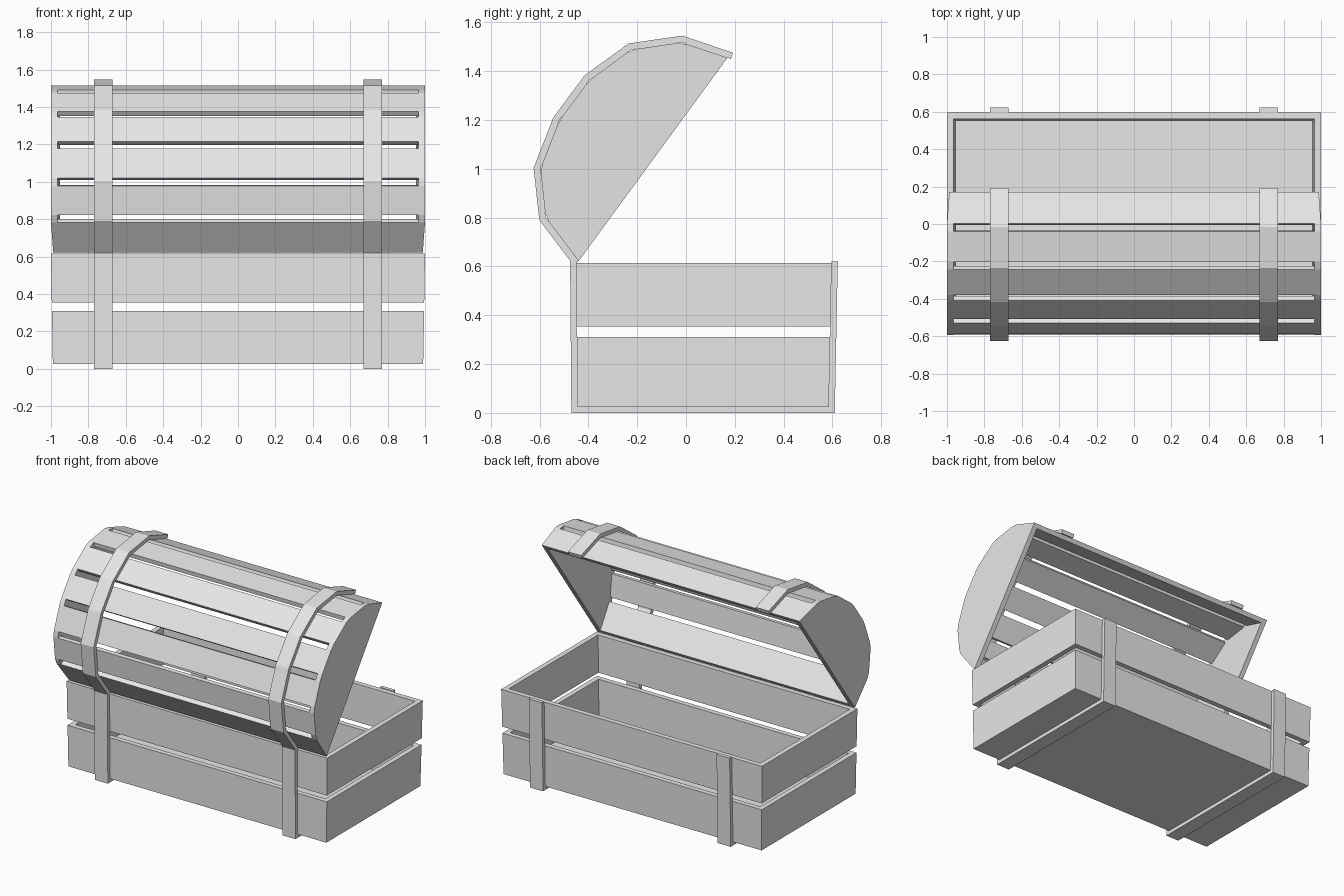
import bpy, bmesh
from mathutils import Vector

cube = bpy.data.objects.get("Cube")
if cube:
    bpy.data.objects.remove(cube, do_unlink=True)

GREY = bpy.data.materials.new("plain_grey")
GREY.use_nodes = True
GREY.diffuse_color = (0.8, 0.8, 0.8, 1)
GREY.node_tree.nodes["Principled BSDF"].inputs["Base Color"].default_value = (0.8, 0.8, 0.8, 1)


def loft(name, rings, cyclic=False):
    """Skin a list of equal rings; close it end to end or cap both ends."""
    bm = bmesh.new()
    loops = [[bm.verts.new(p) for p in ring] for ring in rings]
    pairs = list(zip(loops, loops[1:]))
    if cyclic:
        pairs.append((loops[-1], loops[0]))
    else:
        bm.faces.new(loops[0])
        bm.faces.new(loops[-1])
    n = len(loops[0])
    for a, b in pairs:
        for i in range(n):
            j = (i + 1) % n
            bm.faces.new((a[i], a[j], b[j], b[i]))
    bmesh.ops.recalc_face_normals(bm, faces=bm.faces)
    mesh = bpy.data.meshes.new(name)
    bm.to_mesh(mesh)
    bm.free()
    mesh.materials.append(GREY)
    obj = bpy.data.objects.new(name, mesh)
    bpy.context.collection.objects.link(obj)
    return obj


def offset(path, dist):
    """Mitred offset of an open (y, z) path, to the left of its direction."""
    normals = []
    for a, b in zip(path, path[1:]):
        d = (b - a).normalized()
        normals.append(Vector((-d.y, d.x)))
    result = []
    for i, p in enumerate(path):
        n0 = normals[max(i - 1, 0)]
        n1 = normals[min(i, len(normals) - 1)]
        m = (n0 + n1).normalized()
        result.append(p + m * dist / m.dot(n0))
    return result


def strap(name, path, dist, x):
    """Flat band that follows a path around the chest."""
    loft(name, [[(x - 0.05, *p), (x + 0.05, *p), (x + 0.05, *q), (x - 0.05, *q)]
                for p, q in zip(path, offset(path, dist))])


# Box: two slightly flared tiers of boards with an open gap between
WALL, FLOOR, RIM = 0.035, 0.025, 0.615


def rect(z, inset=0.0, level=None):
    t = ((level if level is not None else z) - FLOOR) / (RIM - FLOOR)
    x = 0.99 + 0.01 * t - inset
    front = -0.445 - 0.005 * t + inset
    back = 0.585 + 0.012 * t - inset
    return [(-x, front, z), (x, front, z), (x, back, z), (-x, back, z)]


loft("lower_box_with_floor", [rect(FLOOR), rect(0.31), rect(0.31, WALL),
                              rect(FLOOR + WALL, WALL)])
loft("upper_box_frame", [rect(0.355), rect(RIM), rect(RIM, WALL),
                         rect(0.355, WALL)], cyclic=True)

# Lid profile, from hinge over the top to the free rim
lid = [Vector(p) for p in ((-0.44, 0.622), (-0.575, 0.80), (-0.597, 1.0), (-0.52, 1.197),
                           (-0.397, 1.363), (-0.225, 1.488), (-0.018, 1.518), (0.17, 1.455))]
chord = (lid[-1] - lid[0]).normalized()
outward = Vector((-chord.y, chord.x))
THICK, GAP = 0.03, 0.022


def side_x(p):
    return 0.988 + 0.012 * min(1, (p - lid[0]).dot(outward) / 0.15)


# Lid slats, one per side of the profile
outline = []
last = len(lid) - 2
for i, (a, b) in enumerate(zip(lid, lid[1:])):
    d = (b - a).normalized()
    inward = Vector((d.y, -d.x)) * THICK
    p = a if i == 0 else a + d * GAP
    q = b if i == last else b - d * GAP
    outline += [p, q]
    p_in = p + chord * THICK if i == 0 else p + inward
    q_in = q - chord * THICK if i == last else q + inward
    section = [p, q, q_in, p_in]
    loft(f"lid_slat_{i + 1}", [[(s * 0.97, *v) for v in section] for s in (-1, 1)])

# Lid end panels
for side, s in (("left", 1), ("right", -1)):
    loft(f"lid_end_{side}", [[(s * (side_x(v) - inset), *v) for v in outline]
                             for inset in (0, WALL)])

# Straps: one band over the lid and one under the box on each side
lid_path = lid[:-1] + [lid[-1] + (lid[-1] - lid[-2]).normalized() * 0.015]
box_path = [Vector(p) for p in ((-0.45, 0.62), (-0.445, FLOOR), (0.585, FLOOR), (0.597, 0.62))]
for side, x in (("left", 0.72), ("right", -0.72)):
    strap(f"lid_strap_{side}", lid_path, 0.027, x)
    strap(f"box_strap_{side}", box_path, -0.025, x)
